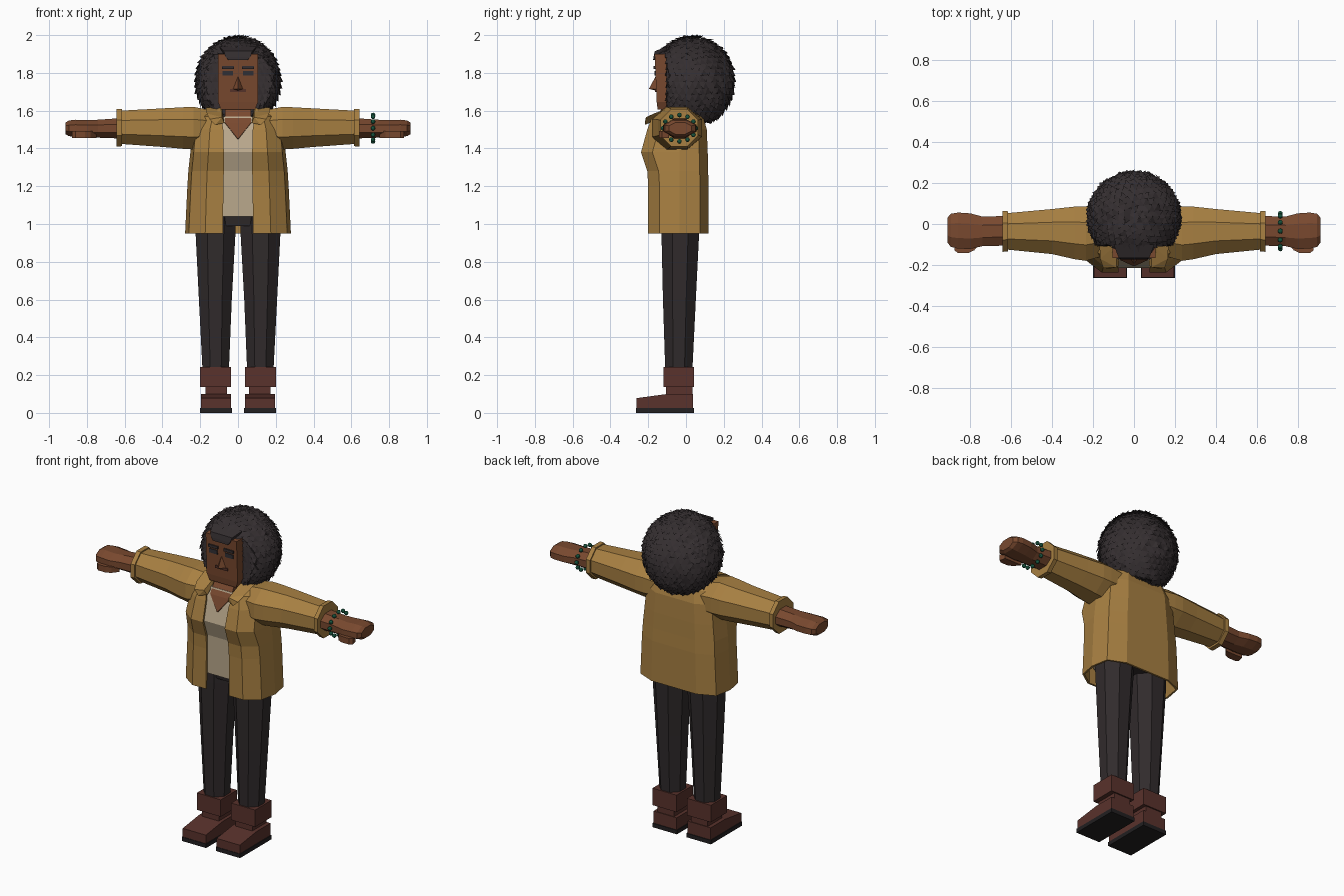
import bpy, bmesh, math, random
from mathutils import Vector

random.seed(4)
cube = bpy.data.objects.get("Cube")
if cube:
    bpy.data.objects.remove(cube, do_unlink=True)


def material(name, r, g, b):
    m = bpy.data.materials.new(name)
    m.use_nodes = True
    m.diffuse_color = (r, g, b, 1)
    bsdf = m.node_tree.nodes["Principled BSDF"]
    bsdf.inputs["Base Color"].default_value = (r, g, b, 1)
    bsdf.inputs["Roughness"].default_value = 0.9
    return m


SKIN = material("brown skin", .19, .066, .028)
GOLD = material("ochre jacket", .39, .215, .054)
SHIRT = material("beige shirt", .5, .4, .27)
PANTS = material("charcoal trousers", .03, .024, .025)
HAIR = material("black hair", .034, .027, .029)
BOOT = material("oxblood leather", .1, .032, .025)
SOLE = material("dark sole", .016, .014, .015)
LIP = material("dark lip", .09, .032, .022)
EYE = material("dark eye", .03, .028, .034)
BEAD = material("green bead", .012, .12, .065)


def finish(name, bm, mat, mirror=False, thick=0):
    bmesh.ops.recalc_face_normals(bm, faces=bm.faces)
    me = bpy.data.meshes.new(name)
    bm.to_mesh(me)
    bm.free()
    me.materials.append(mat)
    ob = bpy.data.objects.new(name, me)
    bpy.context.collection.objects.link(ob)
    if mirror:
        mod = ob.modifiers.new("Mirror", 'MIRROR')
        mod.merge_threshold = 0.0005
    if thick:
        mod = ob.modifiers.new("Thickness", 'SOLIDIFY')
        mod.thickness = thick
        mod.offset = -1
    return ob


def hull(name, points, mat, mirror=False):
    bm = bmesh.new()
    for p in points:
        bm.verts.new(p)
    bmesh.ops.convex_hull(bm, input=bm.verts[:])
    bmesh.ops.dissolve_limit(bm, angle_limit=0.02, verts=bm.verts[:], edges=bm.edges[:])
    return finish(name, bm, mat, mirror)


def box(name, xs, ys, zs, mat, mirror=True):
    return hull(name, [(x, y, z) for x in xs for y in ys for z in zs], mat, mirror)


def both(points):
    return [(s * x, y, z) for x, y, z in points for s in (-1, 1)]


def loft(name, rings, mat, mirror=False, closed=True, thick=0):
    bm = bmesh.new()
    rows = [[bm.verts.new(p) for p in r] for r in rings]
    n = len(rows[0])
    for a, b in zip(rows, rows[1:]):
        for i in range(n if closed else n - 1):
            j = (i + 1) % n
            bm.faces.new((a[i], a[j], b[j], b[i]))
    if closed:
        bm.faces.new(rows[0])
        bm.faces.new(rows[-1])
    return finish(name, bm, mat, mirror, thick)


def octagon(ru, rv):
    k = 1 / math.cos(math.pi / 8)
    angles = [(i + .5) * math.pi / 4 for i in range(8)]
    return [(ru * k * math.cos(a), rv * k * math.sin(a)) for a in angles]


def limb_x(name, spans, mat):
    # spans: x, y low, y high, z low, z high
    rings = [[(x, (y0 + y1) / 2 + u, (z0 + z1) / 2 + v)
              for u, v in octagon((y1 - y0) / 2, (z1 - z0) / 2)] for x, y0, y1, z0, z1 in spans]
    return loft(name, rings, mat, True)


# Boots
box("boot_sole", (.033, .2), (-.265, .042), (0, .025), SOLE)
hull("boot_foot", [(x, y, z) for x in (.037, .196) for y, z in
                   ((-.262, .025), (-.262, .078), (-.1, .085), (-.1, .1), (.038, .1), (.038, .025))],
     BOOT, True)
box("boot_ankle", (.058, .172), (-.105, .034), (.09, .14), BOOT)
box("boot_cuff", (.036, .2), (-.118, .042), (.137, .242), BOOT)

# Trousers
loft("trouser_leg", [[(cx + u, cy + v, z) for u, v in octagon(rx, ry)] for z, cx, cy, rx, ry in
                     ((.23, .118, -.038, .07, .072), (.6, .12, -.035, .087, .087),
                      (.96, .119, -.03, .106, .1), (1.12, .115, -.03, .108, .1))], PANTS, True)
hull("trouser_hips", both([(.06, -.12, .99), (.06, .06, .99), (.2, -.13, 1.05), (.2, .07, 1.05),
                           (.2, -.13, 1.15), (.2, .07, 1.15)]), PANTS)

# Jacket and shirt share a torso outline: z, half width, front, back, gap
TORSO = [(.95, .28, -.2, .12, .08), (1.2, .268, -.2, .12, .077), (1.28, .263, -.205, .117, .075),
         (1.38, .252, -.238, .115, .075), (1.5, .24, -.205, .11, .078), (1.57, .215, -.178, .09, .09),
         (1.615, .15, -.11, .05, .09)]


def half_ring(z, w, f, b, gap):
    return [(gap, f, z), (w * .62, f, z), (w * .93, f + .06, z), (w, -.035, z),
            (w * .93, b - .045, z), (w * .55, b, z), (0, b, z)]


loft("jacket_body", [half_ring(*t) for t in TORSO], GOLD, True, False, .012)

shirt_rings = []
for z, w, f, b, gap in TORSO[1:6]:
    half = half_ring(max(z, 1.04) if z > 1.2 else 1.04, w - .035, f + .022, b - .03, .05)
    shirt_rings.append(half + [(-x, y, zz) for x, y, zz in half[-2::-1]])
loft("shirt", shirt_rings, SHIRT)

hull("jacket_collar", [(.072, -.2, 1.535), (.085, -.212, 1.565), (.15, -.215, 1.555),
                       (.12, -.218, 1.525), (.165, -.17, 1.585), (.085, -.1, 1.61),
                       (.17, -.08, 1.618), (.09, -.03, 1.6)], GOLD, True)

# Sleeves, hands
limb_x("sleeve", [(.13, -.15, .08, 1.41, 1.6), (.235, -.18, .085, 1.395, 1.62),
                  (.29, -.172, .085, 1.398, 1.618), (.4, -.147, .073, 1.408, 1.612),
                  (.62, -.125, .053, 1.424, 1.6)], GOLD)
limb_x("sleeve_cuff", [(.615, -.134, .062, 1.412, 1.608), (.642, -.136, .064, 1.41, 1.61)], GOLD)
limb_x("hand", [(.6, -.105, .04, 1.452, 1.562), (.74, -.108, .036, 1.457, 1.552),
                (.8, -.122, .052, 1.46, 1.55), (.86, -.12, .056, 1.462, 1.552),
                (.895, -.112, .05, 1.465, 1.548), (.912, -.09, .03, 1.475, 1.538)], SKIN)
hull("thumb", [(x, y, z) for x, y in ((.75, -.09), (.78, -.128), (.81, -.142), (.86, -.142),
                                      (.878, -.128), (.87, -.09)) for z in (1.455, 1.492)],
     SKIN, True)

# Beaded bracelet on the left wrist
bm = bmesh.new()
for i in range(12):
    a = i * math.tau / 12
    made = bmesh.ops.create_icosphere(bm, subdivisions=2, radius=.0125)
    bmesh.ops.translate(bm, verts=made["verts"],
                        vec=(.715, -.035 + .086 * math.cos(a), 1.507 + .07 * math.sin(a)))
finish("bracelet", bm, BEAD)

# Neck and head
hull("neck", [(0, -.207, 1.45)] + both([(.068, -.176, 1.535), (.068, -.11, 1.64),
                                        (.068, .01, 1.64), (.068, .01, 1.45)]), SKIN)
hull("head", both([(.09, -.15, 1.605), (.106, -.155, 1.645), (.106, -.166, 1.9),
                   (.106, .05, 1.9), (.106, .05, 1.645), (.09, -.06, 1.605)]), SKIN)
hull("nose", [(0, -.158, 1.787), (.032, -.15, 1.712), (-.032, -.15, 1.712),
              (0, -.196, 1.716), (0, -.15, 1.703)], SKIN)
box("mouth", (-.042, .042), (-.164, -.15), (1.698, 1.714), LIP, False)
box("eye", (.026, .082), (-.167, -.15), (1.785, 1.81), EYE)
box("eyebrow", (.02, .086), (-.171, -.15), (1.82, 1.837), HAIR)

# Hair: a solid core covered with tilted facets like shingles
CENTRE = Vector((0, .033, 1.755))


def shape_hair(bm, size):
    for v in bm.verts:
        v.co = CENTRE + Vector((v.co.x * .222, v.co.y * .22, v.co.z * .236)) * size
        if v.co.z < 1.88:
            v.co.y = max(v.co.y, -.1)
        v.co.z = max(v.co.z, 1.545)


bm = bmesh.new()
bmesh.ops.create_icosphere(bm, subdivisions=4, radius=1)
shape_hair(bm, .985)
finish("hair_core", bm, HAIR)

bm = bmesh.new()
bmesh.ops.create_icosphere(bm, subdivisions=4, radius=1)
shape_hair(bm, 1)
bmesh.ops.split_edges(bm, edges=bm.edges[:])
for f in bm.faces:
    mid = f.calc_center_median()
    out = (mid - CENTRE).normalized()
    for v in f.verts:
        v.co = mid + (v.co - mid) * 1.35
    tip = min(f.verts, key=lambda v: v.co.z + random.uniform(-.01, .01))
    tip.co += out * random.uniform(.006, .017)
finish("hair_curls", bm, HAIR)
hull("hair_fringe", both([(.065, -.172, 1.885), (.05, -.174, 1.868), (.075, -.165, 1.915),
                          (.1, -.1, 1.94), (.06, -.1, 1.87)]), HAIR)
